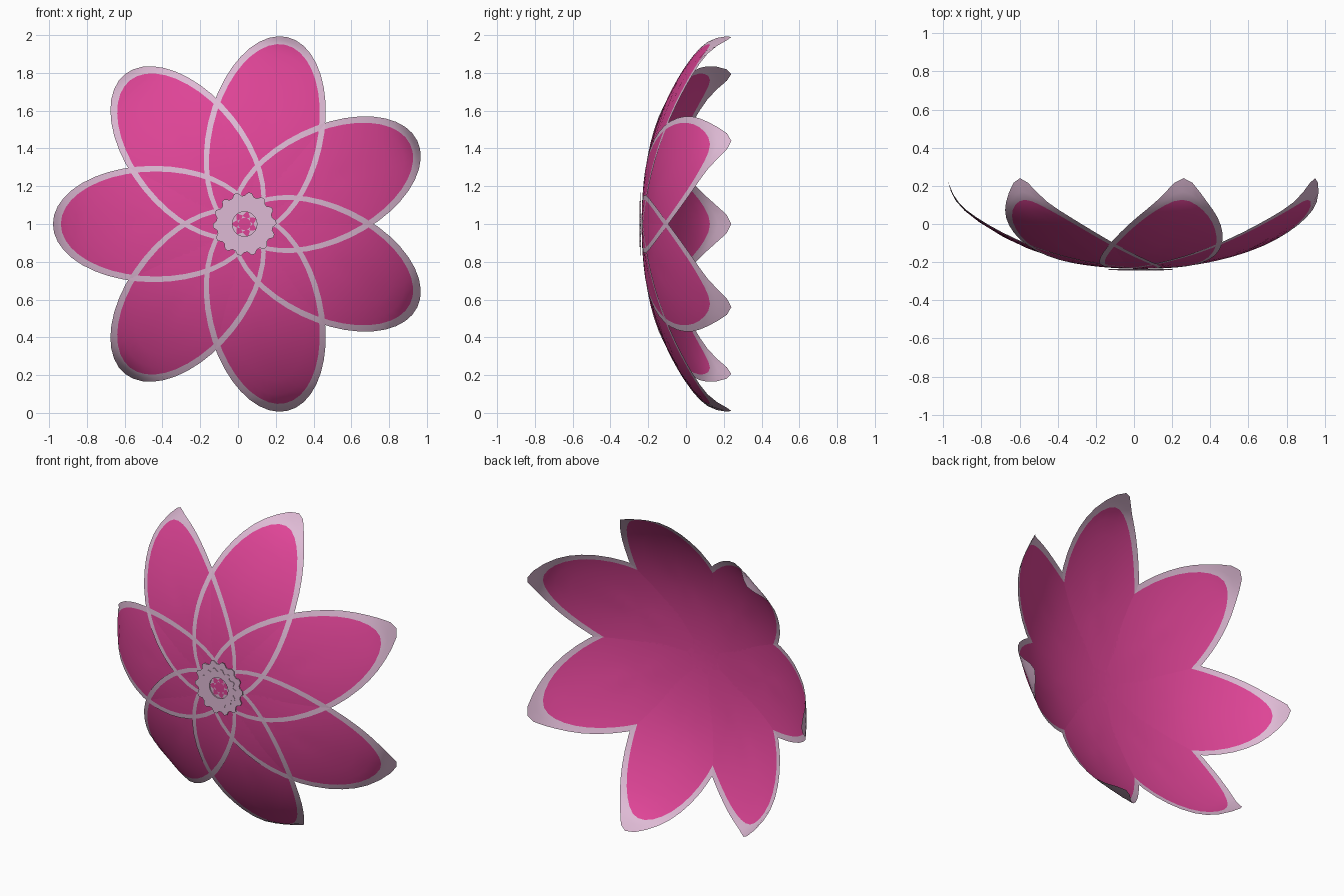
import bpy, bmesh, math
from mathutils import Matrix

cube = bpy.data.objects.get("Cube")
if cube:
    bpy.data.objects.remove(cube, do_unlink=True)

CENTRE = Matrix.Translation((0.035, 0, 1))
PETALS = 7
SEGMENTS = 40


def material(name, colour):
    mat = bpy.data.materials.new(name)
    mat.use_nodes = True
    mat.diffuse_color = (*colour, 1)
    mat.node_tree.nodes["Principled BSDF"].inputs["Base Color"].default_value = (*colour, 1)
    return mat


pink = material("deep pink", (0.73, 0.058, 0.305))
pale = material("pale pink", (0.73, 0.49, 0.66))


def finish(bm, name, mats):
    mesh = bpy.data.meshes.new(name)
    bm.to_mesh(mesh)
    bm.free()
    for mat in mats:
        mesh.materials.append(mat)
    obj = bpy.data.objects.new(name, mesh)
    bpy.context.collection.objects.link(obj)
    return obj


def bowl(u, v):
    # shallow dish that turns up sharply at the petal tip
    r = math.sqrt(u * u + 0.75 * v * v)
    return -0.235 + 0.27 * r**2 + 0.1 * r**4 + 0.05 * r**40


def ellipse(mid, length, width):
    return [(mid + length * math.cos(a), width * math.sin(a))
            for a in (2 * math.pi * i / SEGMENTS for i in range(SEGMENTS))]


def make_petal(index):
    bm = bmesh.new()
    inner = ellipse(0.47, 0.503, 0.278)
    outer = ellipse(0.48, 0.535, 0.308)
    middle = [((a + c) / 2, (b + d) / 2) for (a, b), (c, d) in zip(inner, outer)]
    outlines = [ellipse(0.47, 0.503 * s, 0.278 * s) for s in (0.25, 0.5, 0.75, 0.9)]
    outlines += [inner, middle, outer]
    rings = [[bm.verts.new((u, bowl(u, v), v)) for u, v in line] for line in outlines]
    hub = bm.verts.new((0.47, bowl(0.47, 0), 0))
    for i in range(SEGMENTS):
        j = (i + 1) % SEGMENTS
        bm.faces.new((hub, rings[0][i], rings[0][j]))
        for k in range(len(rings) - 1):
            face = bm.faces.new((rings[k][i], rings[k + 1][i], rings[k + 1][j], rings[k][j]))
            # the outermost bands form the pale border
            face.material_index = int(k >= 4)
    for face in bm.faces:
        face.smooth = True
    angle = math.pi + 2 * math.pi * index / PETALS
    bm.transform(CENTRE @ Matrix.Rotation(angle, 4, 'Y'))
    return finish(bm, f"petal_{index + 1}", (pink, pale))


def toothed_ring(name, hole, valley, peak, teeth, front, depth):
    bm = bmesh.new()
    n = teeth * 4
    inside, outside = [], []
    for i in range(n):
        a = 2 * math.pi * i / n
        r = peak if i % 4 < 2 else valley
        inside.append(bm.verts.new((hole * math.cos(a), front, hole * math.sin(a))))
        outside.append(bm.verts.new((r * math.cos(a), front, r * math.sin(a))))
    for i in range(n):
        j = (i + 1) % n
        bm.faces.new((inside[i], outside[i], outside[j], inside[j]))
    # give the flat ring its thickness
    extruded = bmesh.ops.extrude_face_region(bm, geom=bm.faces[:], use_keep_orig=True)
    moved = [g for g in extruded["geom"] if isinstance(g, bmesh.types.BMVert)]
    bmesh.ops.translate(bm, verts=moved, vec=(0, depth, 0))
    bmesh.ops.recalc_face_normals(bm, faces=bm.faces[:])
    bm.transform(CENTRE)
    return finish(bm, name, (pale,))


for number in range(PETALS):
    make_petal(number)

# layered notched rings around the open centre
toothed_ring("centre_outer_ring", 0.1, 0.15, 0.168, 14, -0.242, 0.005)
toothed_ring("centre_inner_ring", 0.065, 0.105, 0.122, 14, -0.245, 0.006)
